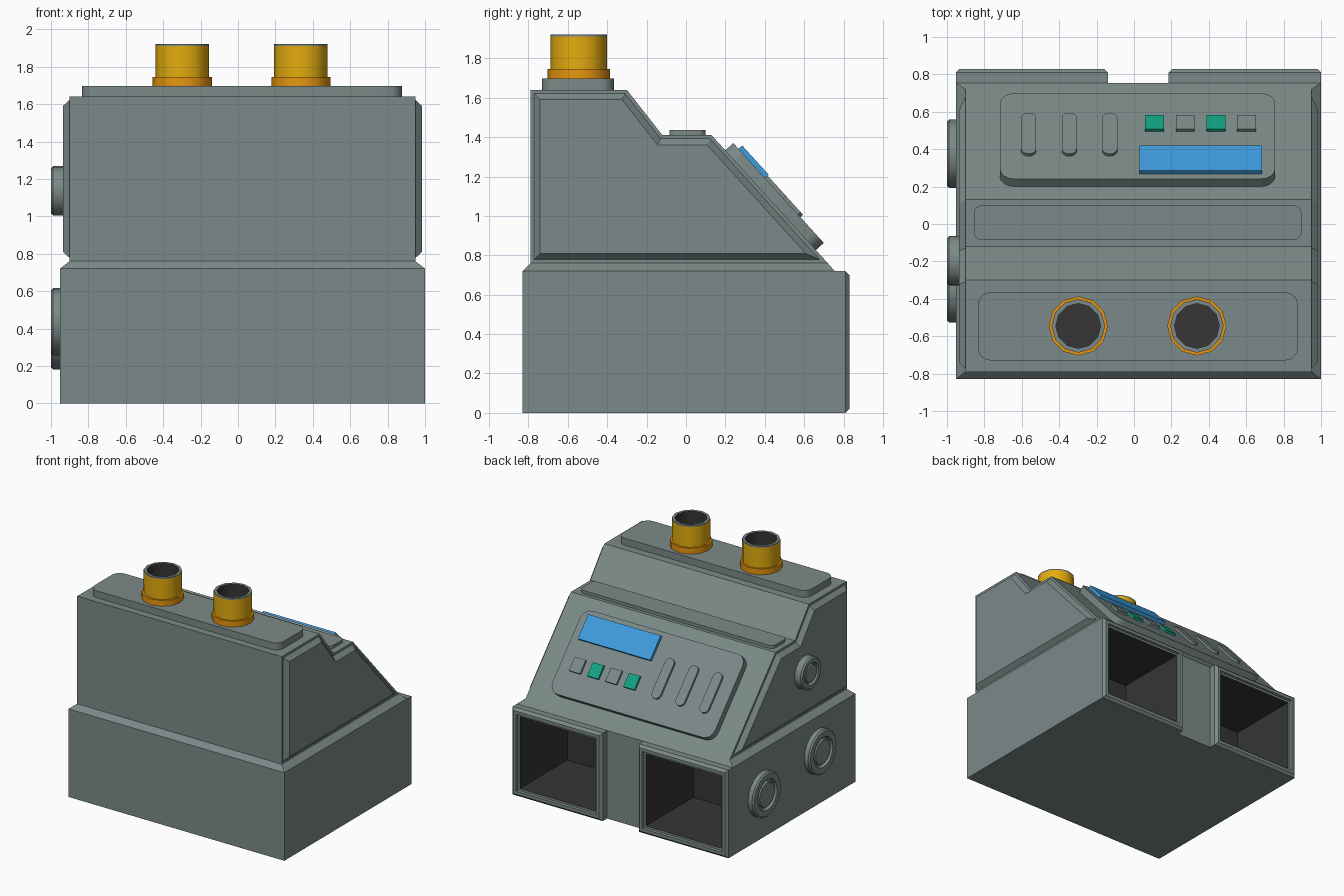
import bpy, bmesh, math
from mathutils import Matrix, Vector

if "Cube" in bpy.data.objects:
    bpy.data.objects.remove(bpy.data.objects["Cube"])

CX = 0.024          # body centre in x (the side knobs stick out to -1)


def material(name, hexcode):
    rgb = [int(hexcode[i:i + 2], 16) / 255 for i in (0, 2, 4)]
    lin = [c / 12.92 if c <= 0.04045 else ((c + 0.055) / 1.055) ** 2.4 for c in rgb]
    m = bpy.data.materials.new(name)
    m.diffuse_color = (*lin, 1)
    m.use_nodes = True
    m.node_tree.nodes["Principled BSDF"].inputs["Base Color"].default_value = m.diffuse_color
    return m


GREY = material("grey", "7B8A88")
DARK = material("dark grey", "373535")
YELLOW = material("yellow", "E3AC0E")
ORANGE = material("orange", "EA980F")
BLUE = material("blue", "3F9CDE")
GREEN = material("green", "12A182")


def finish(bm, name, mats, smooth=False, recalc=True):
    if recalc:
        bmesh.ops.recalc_face_normals(bm, faces=bm.faces)
    me = bpy.data.meshes.new(name)
    bm.to_mesh(me)
    bm.free()
    for m in mats:
        me.materials.append(m)
    ob = bpy.data.objects.new(name, me)
    bpy.context.collection.objects.link(ob)
    if smooth:
        bpy.ops.object.select_all(action='DESELECT')
        ob.select_set(True)
        bpy.context.view_layer.objects.active = ob
        bpy.ops.object.shade_smooth_by_angle(angle=math.radians(35))
    return ob


def loft(loops):
    """Solid through closed loops of equal length."""
    bm = bmesh.new()
    rings = [[bm.verts.new(p) for p in loop] for loop in loops]
    n = len(rings[0])
    for a, b in zip(rings, rings[1:]):
        for i in range(n):
            j = (i + 1) % n
            bm.faces.new((a[i], a[j], b[j], b[i]))
    bm.faces.new(rings[0])
    bm.faces.new(rings[-1])
    bmesh.ops.recalc_face_normals(bm, faces=bm.faces)
    return bm


def rect(x0, x1, y0, y1, z):
    return [(x0, y0, z), (x1, y0, z), (x1, y1, z), (x0, y1, z)]


def inset(bm, face, thickness, depth):
    return bmesh.ops.inset_region(bm, faces=[face], thickness=thickness, depth=depth,
                                  use_even_offset=True)["faces"]


def plate(name, mat, x0, x1, v0, v1, r, h0, h1, place):
    """Rounded plate; place maps (x, v, h) into space."""
    pts = []
    for qx, qv, start in ((x1, v1, 0), (x0, v1, 90), (x0, v0, 180), (x1, v0, 270)):
        sx, sv = (1 if qx == x1 else -1), (1 if qv == v1 else -1)
        for k in range(5 if r else 1):
            a = math.radians(start + k * 22.5)
            pts.append((qx - sx * r + r * math.cos(a), qv - sv * r + r * math.sin(a))
                       if r else (qx, qv))
    bm = loft([[place(x, v, h) for x, v in pts] for h in (h0, h1)])
    bmesh.ops.remove_doubles(bm, verts=bm.verts, dist=1e-5)
    return finish(bm, name, [mat], smooth=True)


def lathe(name, profile, mats, sides, matrix):
    """Revolve (radius, z, material index of the segment that follows)."""
    bm = bmesh.new()
    rings = [[bm.verts.new((r * math.sin(-t), r * math.cos(t), z))
              for t in (2 * math.pi * k / sides for k in range(sides))]
             for r, z, _ in profile]
    for (a, b), seg in zip(zip(rings, rings[1:]), profile):
        for i in range(sides):
            j = (i + 1) % sides
            bm.faces.new((a[i], a[j], b[j], b[i])).material_index = seg[2]
    bmesh.ops.remove_doubles(bm, verts=bm.verts, dist=1e-6)
    bm.transform(matrix)
    return finish(bm, name, mats, smooth=True, recalc=False)


# Lower housing: rear block, middle column between the bays, chamfered shoulder
finish(loft([rect(CX - .976, CX + .976, -.83, .15, z) for z in (0, .72)]), "base_block", [GREY])
finish(loft([rect(CX - .17, CX + .17, .15, .755, z) for z in (0, .72)]), "base_column", [GREY])
finish(loft([rect(CX - .976, CX + .976, -.83, .755, .72),
             rect(CX - .925, CX + .925, -.79, .72, .76)]), "base_shoulder", [GREY])

# Two open bays with stepped frames and dark interiors
for side, x0, x1 in (("left", -.952, -.14), ("right", .185, 1.0)):
    bm = loft([rect(x0, x1, .15, .81, z) for z in (0, .72)])
    front = max(bm.faces, key=lambda f: f.calc_center_median().y)
    inset(bm, front, .02, .02)
    inset(bm, front, .025, 0)
    inset(bm, front, .003, -.02)
    inset(bm, front, .017, 0)
    for f in inset(bm, front, .001, -.61):
        f.material_index = 1
    front.material_index = 1
    finish(bm, side + "_bay", [GREY, DARK], recalc=False)

# Upper housing with stepped, sloping profile and raised side panels
PROFILE = [(-.79, .76), (-.79, 1.64), (-.30, 1.64), (-.12, 1.41), (.13, 1.41), (.72, .76)]
bm = loft([[(x, y, z) for y, z in PROFILE] for x in (CX - .925, CX + .925)])
for f in [f for f in bm.faces if abs(f.normal.x) > .9]:
    inset(bm, f, .018, 0)
    inset(bm, f, .032, .035)
finish(bm, "upper_housing", [GREY], recalc=False)


# Flat plates on the top and the step
def level(x, v, h):
    return (x, v, h)


plate("top_plate", GREY, -.835, .877, -.73, -.365, .07, 1.63, 1.697, level)
plate("step_plate", GREY, -.855, .895, -.085, .10, .04, 1.40, 1.435, level)


# Control panel on the slope: v runs downhill, h is height above the slope
def slope(x, v, h):
    return (x, .13 + .671 * v + .741 * h, 1.41 - .741 * v + .671 * h)


plate("control_panel", GREY, -.717, .755, .104, .788, .08, -.01, .055, slope)
plate("display", BLUE, .03, .685, .143, .344, 0, .05, .08, slope)
for i in range(4):
    x = .06 + .164 * i
    plate(f"key_{i + 1}", GREY if i % 2 else GREEN, x, x + .1, .481, .593, 0, .05, .073, slope)
for i in range(3):
    x = -.563 + .217 * i
    plate(f"slider_{i + 1}", GREY, x - .04, x + .04, .285, .612, .0399, .05, .073, slope)

# Two pipe sockets: orange flange, yellow sleeve, grey rim, dark bore
SOCKET = [(.158, 1.685, 0), (.158, 1.745, 0), (.143, 1.745, 1), (.143, 1.912, 2),
          (.143, 1.922, 2), (.12, 1.922, 3), (.12, 1.70, 3), (0, 1.70, 3)]
for side, s in (("left", -1), ("right", 1)):
    lathe(side + "_pipe_socket", SOCKET, [ORANGE, YELLOW, GREY, DARK], 12,
          Matrix.Translation((.019 + s * .317, -.545, 0)))

# Round side ports on the -x side: rim, groove and inner disc
for i, (y, z, r, base) in enumerate(((.375, .365, .183, -.94), (-.347, .437, .18, -.94),
                                     (-.197, 1.137, .132, -.93))):
    d = -1.0 - base
    h = -d
    prof = [(r, 0, 0), (r, h - .012, 0), (r - .012, h, 0), (r * .68, h, 0),
            (r * .64, h - .025, 0), (r * .56, h - .025, 0), (r * .53, h - .004, 0),
            (0, h - .004, 0)]
    lathe(f"side_port_{i + 1}", prof, [GREY], 20,
          Matrix.Translation((base, y, z)) @ Matrix.Rotation(-math.pi / 2, 4, 'Y'))
